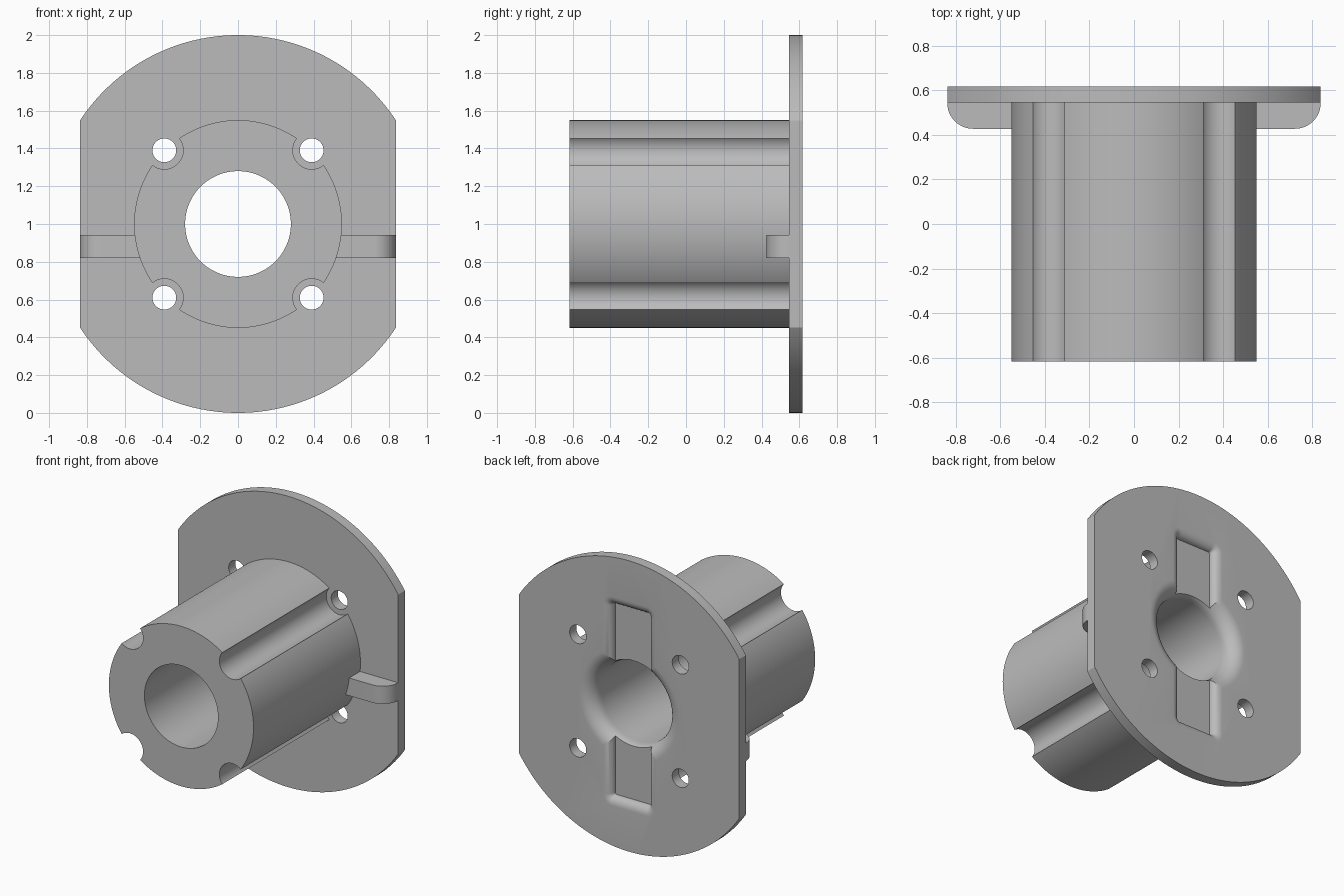
import bpy, bmesh
from math import sin, cos, pi, radians, sqrt, asin

cube = bpy.data.objects.get("Cube")
if cube:
    bpy.data.objects.remove(cube, do_unlink=True)

grey = bpy.data.materials.new("mid grey")
grey.use_nodes = True
grey.diffuse_color = (0.5, 0.5, 0.5, 1)
grey.node_tree.nodes["Principled BSDF"].inputs["Base Color"].default_value = (0.5, 0.5, 0.5, 1)

FRONT, SEAT, BACK = -0.617, 0.545, 0.617   # depths of barrel end, plate front, plate back
MID = 1.0                                  # height of the main axis


def loft(name, rings):
    """Solid from rings of (x, y, z) points with capped ends."""
    bm = bmesh.new()
    loops = [[bm.verts.new(p) for p in ring] for ring in rings]
    n = len(loops[0])
    for a, b in zip(loops, loops[1:]):
        for i in range(n):
            j = (i + 1) % n
            bm.faces.new((a[i], a[j], b[j], b[i]))
    bm.faces.new(loops[0])
    bm.faces.new(loops[-1])
    bmesh.ops.recalc_face_normals(bm, faces=bm.faces)
    mesh = bpy.data.meshes.new(name)
    bm.to_mesh(mesh)
    bm.free()
    mesh.materials.append(grey)
    ob = bpy.data.objects.new(name, mesh)
    bpy.context.collection.objects.link(ob)
    return ob


def circle(r, y, x=0, z=MID, n=96):
    return [(x + r * cos(2 * pi * i / n), y, z + r * sin(2 * pi * i / n)) for i in range(n)]


def rounded_rect(w, h, r, y):
    """Ring of a rounded rectangle with half sizes w and h."""
    pts = []
    for k, (sx, sz) in enumerate([(1, 1), (-1, 1), (-1, -1), (1, -1)]):
        for i in range(7):
            a = pi / 2 * (k + i / 6)
            pts.append((sx * (w - r) + r * cos(a), y, MID + sz * (h - r) + r * sin(a)))
    return pts


def cut(targets, cutter):
    for ob in targets:
        mod = ob.modifiers.new("cut", 'BOOLEAN')
        mod.operation = 'DIFFERENCE'
        mod.solver = 'EXACT'
        mod.object = cutter
        bpy.context.view_layer.objects.active = ob
        bpy.ops.object.modifier_apply(modifier=mod.name)
    bpy.data.objects.remove(cutter, do_unlink=True)


# Flange plate: disc with two flat sides
HALF = 0.837
lim = asin(sqrt(1 - HALF * HALF))
arc = [lim + (pi - 2 * lim) * i / 64 for i in range(65)]
outline = [(cos(a), sin(a)) for a in arc] + [(-cos(a), -sin(a)) for a in arc]
plate = loft("flange_plate", [[(x, y, MID + z) for x, z in outline] for y in (SEAT, BACK)])

# Barrel
barrel = loft("barrel", [circle(0.55, FRONT, n=128), circle(0.55, SEAT, n=128)])

# Four screw holes in the plate, with matching grooves along the barrel
for sx in (-1, 1):
    for sz in (-1, 1):
        x, z = sx * 0.39, MID + sz * 0.39
        cut([plate], loft("hole_cutter", [circle(0.063, y, x, z, 40) for y in (SEAT - 0.1, BACK + 0.1)]))
        cut([barrel], loft("groove_cutter", [circle(0.1, y, x, z, 48) for y in (FRONT - 0.1, SEAT + 0.1)]))

# Shallow slot in the back with rounded-over rim
DEPTH, RUN, STEPS = 0.05, 0.06, 8
rings = []
for i in range(STEPS + 1):
    a = pi / 2 * i / STEPS
    grow = RUN * (1 - cos(a))
    rings.append(rounded_rect(0.14 + grow, 0.66 + grow, 0.012 + grow, BACK - DEPTH + DEPTH * sin(a)))
rings.append(rounded_rect(0.14 + RUN, 0.66 + RUN, 0.012 + RUN, BACK + 0.1))
cut([plate], loft("slot_cutter", rings))

# Through bore with a flared mouth at the back
BORE, FLARE = 0.28, 0.1
rings = [circle(BORE, FRONT - 0.1)]
for i in range(11):
    a = pi / 2 * i / 10
    rings.append(circle(BORE + FLARE * (1 - cos(a)), BACK - FLARE + FLARE * sin(a)))
rings.append(circle(BORE + FLARE, BACK + 0.1))
cut([plate, barrel], loft("bore_cutter", rings))

# Side ribs with a rounded outer corner
ribs = []
R, NOSE = 0.115, 0.427
for side, sx in (("left", 1), ("right", -1)):
    prof = [(0.5, SEAT), (0.5, NOSE)]
    for i in range(13):
        a = pi / 2 * i / 12
        prof.append((HALF - R + R * sin(a), NOSE + R - R * cos(a)))
    prof.append((HALF, SEAT))
    ribs.append(loft(side + "_rib", [[(sx * x, y, z) for x, y in prof] for z in (0.82, 0.942)]))

# Smooth shading with sharp edges kept
for ob in [plate, barrel] + ribs:
    bpy.ops.object.select_all(action='DESELECT')
    ob.select_set(True)
    bpy.context.view_layer.objects.active = ob
    bpy.ops.object.shade_smooth_by_angle(angle=radians(30))
